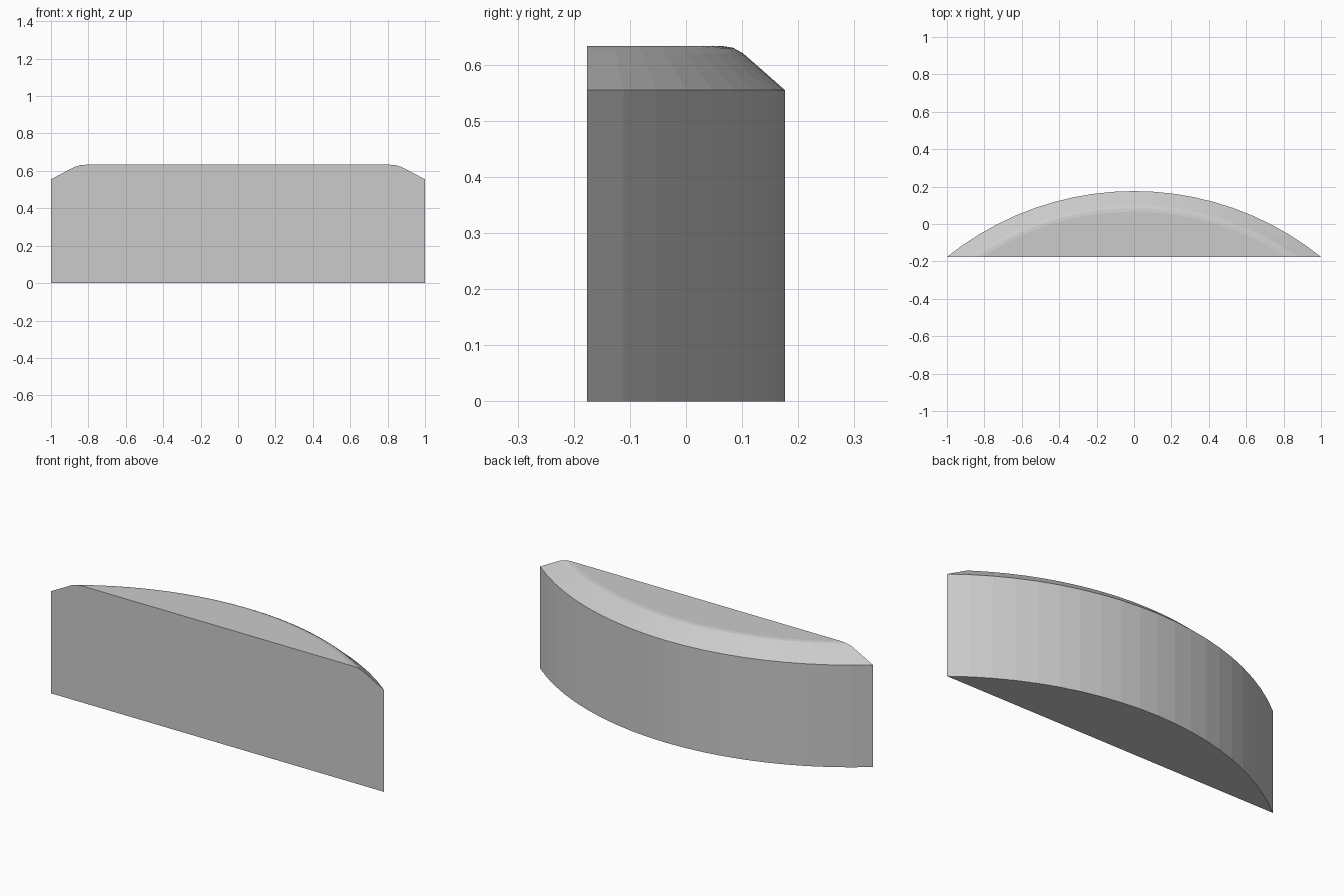
import bpy, bmesh, math

if "Cube" in bpy.data.objects:
    bpy.data.objects.remove(bpy.data.objects["Cube"])

SEGMENTS = 20
RADIUS = 1.596          # outer arc radius
CENTRE_Y = 0.176 - RADIUS
FRONT_Y = -0.176        # flat front face

# cross-section as (inset from the outer arc, height)
PROFILE = [(0.0, 0.0), (0.0, 0.555), (0.074, 0.62), (0.092, 0.63), (0.11, 0.633)]

bm = bmesh.new()


def arc(inset, z):
    """Concentric arc that ends on the flat front plane."""
    r = RADIUS - inset
    half = math.acos((FRONT_Y - CENTRE_Y) / r)
    angles = [half * (2 * i / SEGMENTS - 1) for i in range(SEGMENTS + 1)]
    return [bm.verts.new((r * math.sin(a), CENTRE_Y + r * math.cos(a), z)) for a in angles]


rings = [arc(*p) for p in PROFILE]

# curved back wall and rounded upper edge
for lower, upper in zip(rings, rings[1:]):
    for i in range(SEGMENTS):
        bm.faces.new((lower[i], lower[i + 1], upper[i + 1], upper[i]))

# base, top and flat front
bm.faces.new(rings[0])
bm.faces.new(rings[-1])
bm.faces.new([r[0] for r in rings] + [r[-1] for r in reversed(rings)])
bmesh.ops.recalc_face_normals(bm, faces=bm.faces)

mesh = bpy.data.meshes.new("curved_block")
bm.to_mesh(mesh)
bm.free()
block = bpy.data.objects.new("curved_block", mesh)
bpy.context.collection.objects.link(block)

grey = bpy.data.materials.new("light grey")
grey.diffuse_color = (0.6, 0.6, 0.6, 1)
grey.use_nodes = True
grey.node_tree.nodes["Principled BSDF"].inputs["Base Color"].default_value = grey.diffuse_color
mesh.materials.append(grey)
